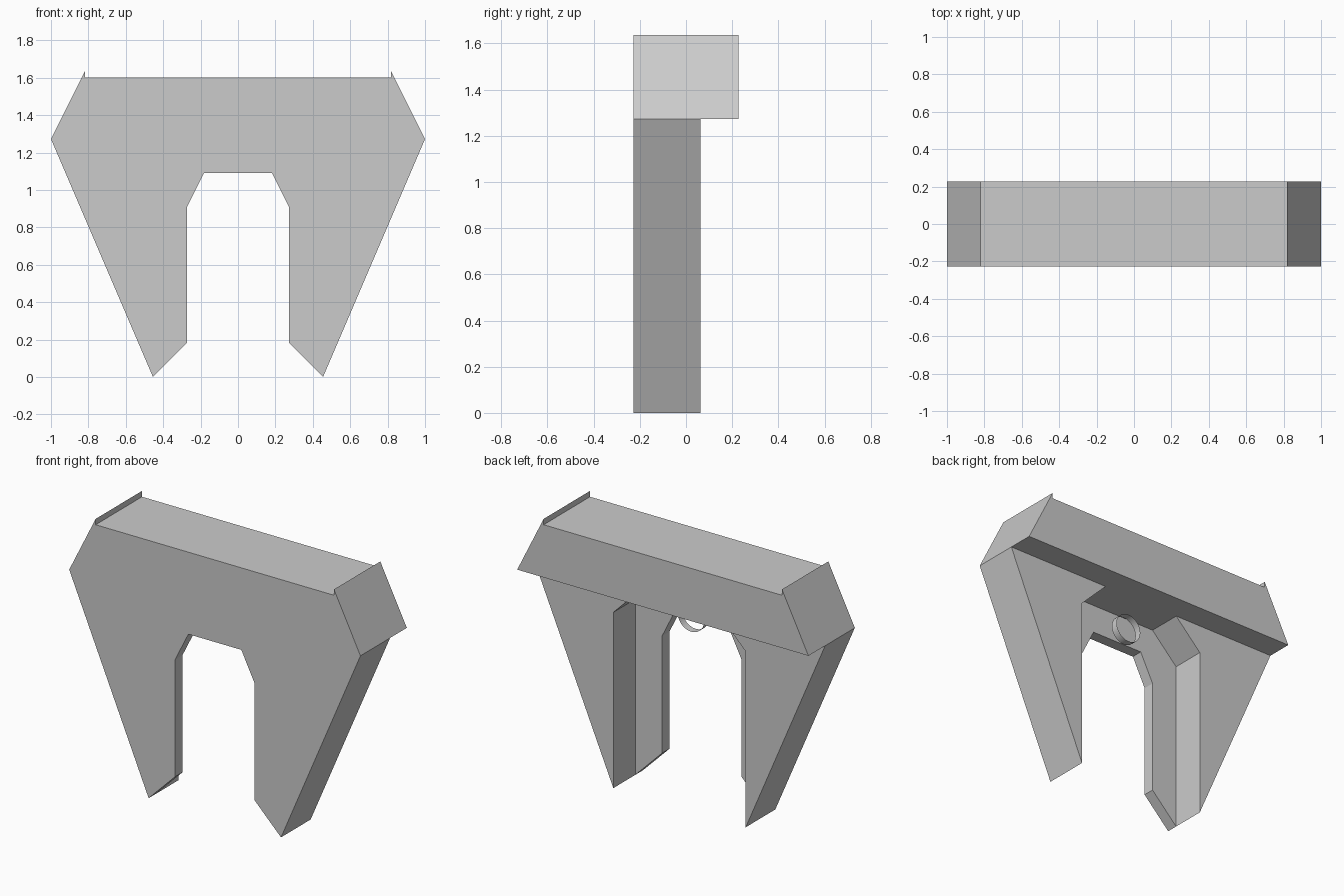
import bpy
import bmesh
import math

cube = bpy.data.objects.get("Cube")
if cube:
    bpy.data.objects.remove(cube, do_unlink=True)

U = 2 / 11                      # design module
FRONT, PANEL_BACK, LEG_BACK, BACK = -1.25 * U, -0.85 * U, 0.35 * U, 1.25 * U

grey = bpy.data.materials.new("plain grey")
grey.use_nodes = True
grey.diffuse_color = (0.6, 0.6, 0.6, 1)
bsdf = next(n for n in grey.node_tree.nodes if n.type == 'BSDF_PRINCIPLED')
bsdf.inputs["Base Color"].default_value = (0.6, 0.6, 0.6, 1)


def finish(name, bm):
    mesh = bpy.data.meshes.new(name)
    bm.to_mesh(mesh)
    bm.free()
    mesh.materials.append(grey)
    obj = bpy.data.objects.new(name, mesh)
    bpy.context.collection.objects.link(obj)
    return obj


def prism(name, profile, y0, y1):
    """Extrude an x-z outline, given in modules, from y0 to y1."""
    bm = bmesh.new()
    face = bm.faces.new([bm.verts.new((x * U, y0, z * U)) for x, z in profile])
    moved = bmesh.ops.extrude_face_region(bm, geom=[face])["geom"]
    verts = [g for g in moved if isinstance(g, bmesh.types.BMVert)]
    bmesh.ops.translate(bm, verts=verts, vec=(0, y1 - y0, 0))
    bmesh.ops.recalc_face_normals(bm, faces=bm.faces)
    return finish(name, bm)


def mirrored(half):
    return half + [(-x, z) for x, z in reversed(half)]


# Front panel: full outline with the chamfered doorway
crown = [(4.5, 8.8), (4.5, 9), (5.5, 7)]
doorway = [(2.5, 0), (1.5, 1), (1.5, 5), (1, 6)]
prism("front_panel", mirrored(crown + doorway)[::-1], FRONT, PANEL_BACK)

# Top beam with raised slanted ends
prism("top_beam", mirrored(crown), PANEL_BACK, BACK)

# Tapering legs behind the panel
leg = [(2.5, 0), (5.5, 7), (1.5, 7), (2.5, 6)]
for name, side in (("left_leg", 1), ("right_leg", -1)):
    prism(name, [(side * x, z) for x, z in leg], PANEL_BACK, LEG_BACK)

# Short open tube under the beam
bm = bmesh.new()
bmesh.ops.create_cone(bm, cap_ends=False, segments=24, radius1=U / 2,
                      radius2=U / 2, depth=U / 4)
tube = finish("open_tube", bm)
tube.rotation_euler.x = math.pi / 2
tube.location = (0, -0.4 * U, 6.27 * U)
for poly in tube.data.polygons:
    poly.use_smooth = True
